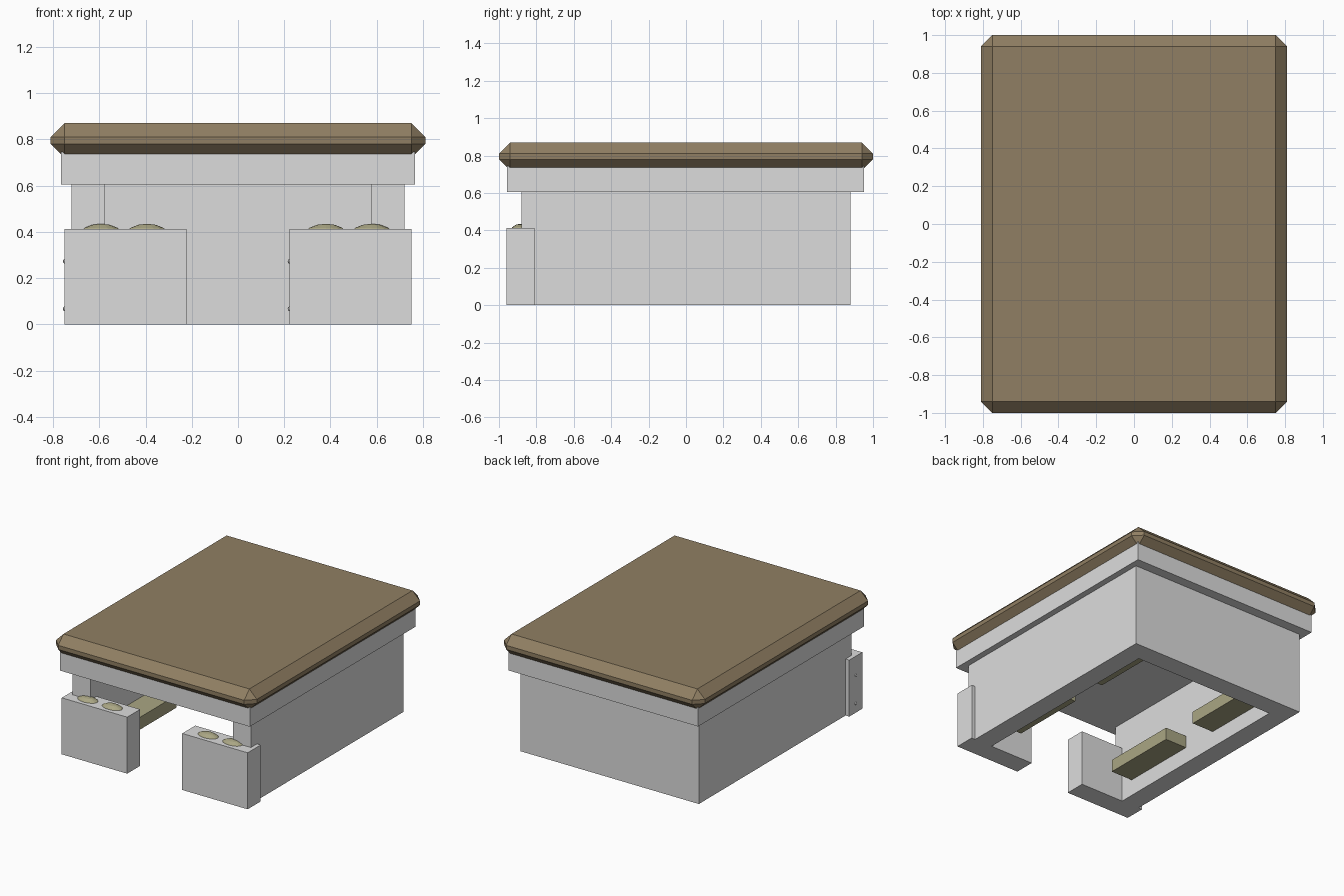
import bpy, math

if "Cube" in bpy.data.objects:
    bpy.data.objects.remove(bpy.data.objects["Cube"])


def material(name, rgb):
    m = bpy.data.materials.new(name)
    m.diffuse_color = (*rgb, 1)
    m.use_nodes = True
    m.node_tree.nodes["Principled BSDF"].inputs["Base Color"].default_value = m.diffuse_color
    return m


GREY = material("pale_grey", (0.72, 0.72, 0.72))
BROWN = material("lid_brown", (0.28, 0.212, 0.125))
OLIVE = material("olive_tan", (0.40, 0.38, 0.23))


def box(name, lo, hi, mat, bevel=0):
    """Box from its two opposite corners, with an optional flat chamfer."""
    bpy.ops.mesh.primitive_cube_add(
        size=1, location=[(a + b) / 2 for a, b in zip(lo, hi)])
    ob = bpy.context.object
    ob.name = name
    ob.scale = [b - a for a, b in zip(lo, hi)]
    bpy.ops.object.transform_apply(location=False, rotation=False, scale=True)
    if bevel:
        mod = ob.modifiers.new("chamfer", "BEVEL")
        mod.width = bevel
        mod.segments = 1
    ob.data.materials.append(mat)
    return ob


def ball(name, centre, radii, mat, segments=16, rings=8):
    bpy.ops.mesh.primitive_uv_sphere_add(
        segments=segments, ring_count=rings, radius=1, location=centre)
    ob = bpy.context.object
    ob.name = name
    ob.scale = radii
    ob.data.materials.append(mat)
    return ob


# Chamfered lid and the rim it sits on
box("lid", (-0.81, -1, 0.72), (0.81, 1, 0.87), BROWN, 0.06)
box("rim", (-0.765, -0.957, 0.605), (0.765, 0.953, 0.745), GREY)

# U-shaped walls, open at the front and the bottom
box("back_wall", (-0.575, 0.735, 0), (0.575, 0.88, 0.605), GREY)
for side, s in (("left", -1), ("right", 1)):
    xs = sorted((s * 0.72, s * 0.575))
    box(side + "_wall", (xs[0], -0.88, 0), (xs[1], 0.88, 0.605), GREY)

    # Two bars along each inner wall
    xs = sorted((s * 0.58, s * 0.40))
    for end, y0, y1 in (("front", -0.71, -0.14), ("back", 0.14, 0.71)):
        box(f"{side}_{end}_bar", (xs[0], y0, 0.12), (xs[1], y1, 0.21), OLIVE)

# Front blocks: the right one is a shifted copy of the left one
for side, x0 in (("left", -0.75), ("right", 0.222)):
    box(side + "_front_block", (x0, -0.96, 0), (x0 + 0.528, -0.81, 0.412), GREY)
    # Shallow oval domes on top
    for i, dx in enumerate((0.158, 0.356)):
        ball(f"{side}_dome_{i + 1}", (x0 + dx, -0.885, 0.375),
             (0.1, 0.062, 0.06), OLIVE)
    # Small pegs on the left face
    for i, z in enumerate((0.067, 0.273)):
        ball(f"{side}_peg_{i + 1}", (x0, -0.885, z), (0.007, 0.01, 0.01),
             GREY, 8, 6)
